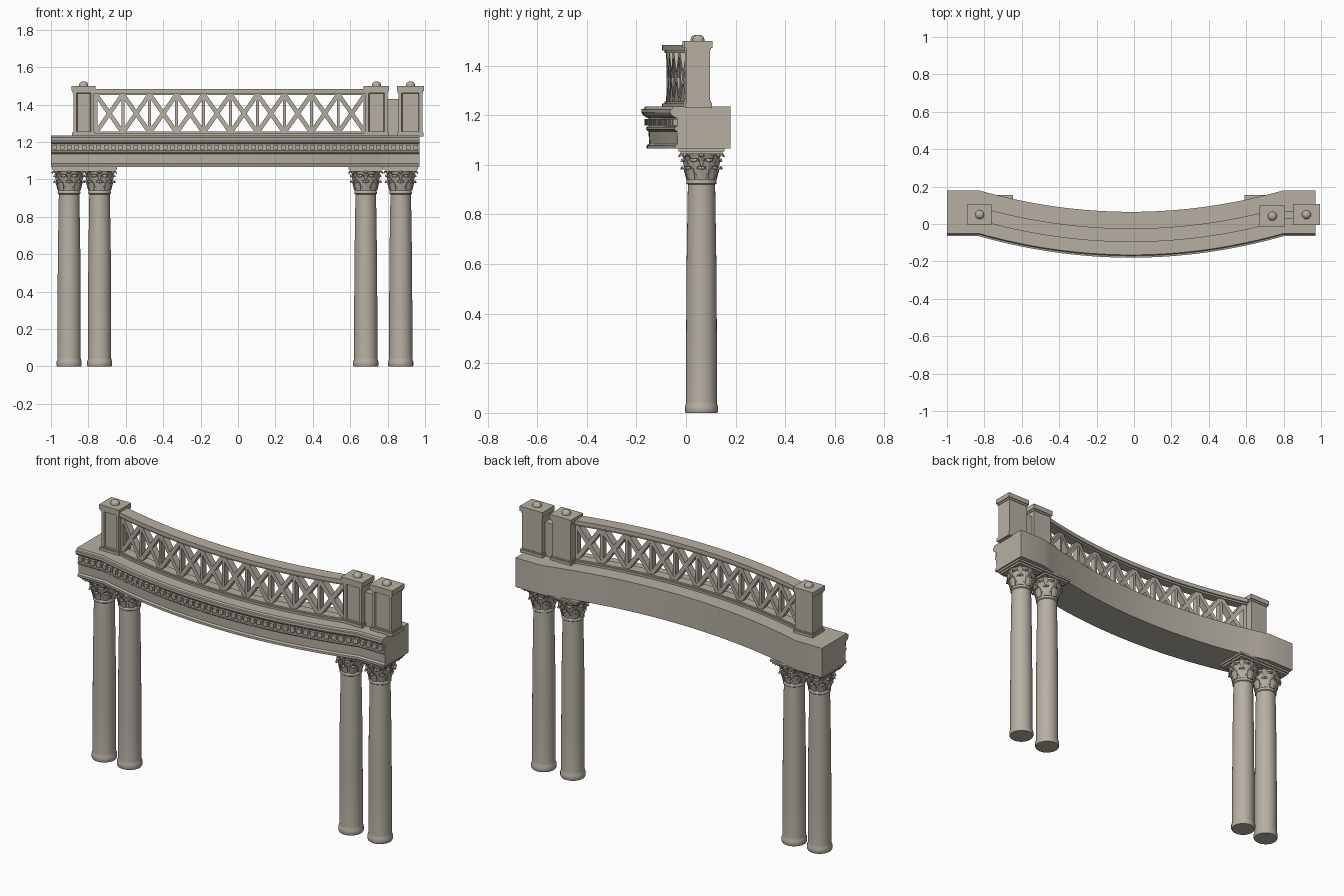
import bpy, bmesh, math
from mathutils import Matrix, Vector

if "Cube" in bpy.data.objects:
    bpy.data.objects.remove(bpy.data.objects["Cube"])

STONE = (0.47, 0.43, 0.37, 1)
stone = bpy.data.materials.new("warm grey stone")
stone.use_nodes = True
stone.diffuse_color = STONE
stone.node_tree.nodes["Principled BSDF"].inputs["Base Color"].default_value = STONE

LEFT, RIGHT = -1.0, 0.97
MID, HALF, SAG = -0.015, 0.815, 0.115


def bow(x):
    """Forward bulge of the bridge at x; the two ends are straight."""
    t = (x - MID) / HALF
    return -SAG * max(0, 1 - t * t)


def finish(bm, name, bend=False, smooth=None):
    if bend:
        for v in bm.verts:
            v.co.y += bow(v.co.x)
    bmesh.ops.recalc_face_normals(bm, faces=bm.faces)
    mesh = bpy.data.meshes.new(name)
    bm.to_mesh(mesh)
    bm.free()
    mesh.materials.append(stone)
    ob = bpy.data.objects.new(name, mesh)
    bpy.context.collection.objects.link(ob)
    if smooth:
        bpy.ops.object.select_all(action='DESELECT')
        ob.select_set(True)
        bpy.context.view_layer.objects.active = ob
        bpy.ops.object.shade_smooth_by_angle(angle=math.radians(smooth))
    return ob


def box(bm, centre, size, tilt=0):
    m = (Matrix.Translation(centre) @ Matrix.Rotation(tilt, 4, 'Y')
         @ Matrix.Diagonal((*size, 1)))
    return bmesh.ops.create_cube(bm, size=1, matrix=m)["verts"]


def sweep(name, section, x0, x1):
    """Carry a closed (y, z) section along the bowed line of the bridge."""
    lo, hi = max(x0, MID - HALF), min(x1, MID + HALF)
    xs = [lo + (hi - lo) * i / 32 for i in range(33)]
    xs = [x0] * (x0 < lo) + xs + [x1] * (x1 > hi)
    bm = bmesh.new()
    rings = [[bm.verts.new((x, y, z)) for y, z in section] for x in xs]
    n = len(section)
    for a, b in zip(rings, rings[1:]):
        for i in range(n):
            j = (i + 1) % n
            bm.faces.new((a[i], a[j], b[j], b[i]))
    bm.faces.new(rings[0])
    bm.faces.new(rings[-1])
    return finish(bm, name, bend=True, smooth=25)


def slab(y, half, z0, z1):
    return [(y - half, z0), (y + half, z0), (y + half, z1), (y - half, z1)]


def lathe(name, profile, loc, sides=32):
    bm = bmesh.new()
    rings = []
    for r, z in profile:
        rings.append([bm.verts.new((r * math.cos(a), r * math.sin(a), z))
                      for a in (math.tau * k / sides for k in range(sides))])
    for a, b in zip(rings, rings[1:]):
        for i in range(sides):
            j = (i + 1) % sides
            bm.faces.new((a[i], a[j], b[j], b[i]))
    bm.faces.new(rings[0])
    bm.faces.new(rings[-1])
    ob = finish(bm, name, smooth=35)
    ob.location = loc
    return ob


# Beam with moulded front
sweep("beam", [
    (0.18, 1.065), (0.18, 1.235), (-0.05, 1.235), (-0.055, 1.226), (-0.065, 1.224),
    (-0.065, 1.212), (-0.058, 1.2), (-0.046, 1.192), (-0.036, 1.188), (-0.036, 1.155),
    (-0.047, 1.152), (-0.047, 1.143), (-0.036, 1.135), (-0.034, 1.085),
    (-0.044, 1.078), (-0.044, 1.065)], LEFT, RIGHT)

# Row of dentils under the cornice
bm = bmesh.new()
COUNT = 50
for i in range(COUNT):
    x = LEFT + (RIGHT - LEFT) * (i + 0.5) / COUNT
    box(bm, (x, -0.04, 1.172), (0.024, 0.024, 0.026))
finish(bm, "dentils", bend=True)

# Balustrade rails
RY, RX0, RX1 = 0.055, -0.78, 0.7
sweep("top_rail", slab(RY, 0.036, 1.46, 1.484), RX0, RX1)
sweep("top_rail_fillet", slab(RY, 0.027, 1.45, 1.461), RX0, RX1)
sweep("bottom_rail", slab(RY, 0.036, 1.23, 1.247), RX0, RX1)
sweep("bottom_rail_fillet", slab(RY, 0.027, 1.246, 1.255), RX0, RX1)

# Crossed lattice with upright posts
bm = bmesh.new()
BAYS, START, END, Z0, Z1 = 10, -0.76, 0.68, 1.25, 1.455
step, zc = (END - START) / BAYS, (Z0 + Z1) / 2
slope = math.atan2(Z1 - Z0, step)
length = math.hypot(Z1 - Z0, step)
for i in range(BAYS):
    xc = START + (i + 0.5) * step
    for s in (-1, 1):
        box(bm, (xc, RY, zc), (length, 0.04, 0.023), s * slope)
for i in range(BAYS + 1):
    box(bm, (START + i * step, RY, zc), (0.016, 0.034, Z1 - Z0))
finish(bm, "lattice", bend=True)


# Pedestals with a sunken front panel, a stepped cap and a round knob
def pedestal(name, x, y, hw, hd):
    bm = bmesh.new()
    box(bm, (x, y, 1.355), (2 * hw, 2 * hd, 0.25))
    bm.faces.ensure_lookup_table()
    bm.normal_update()
    front = min(bm.faces, key=lambda f: f.normal.y)
    bmesh.ops.inset_region(bm, faces=[front], thickness=0.024)
    bmesh.ops.inset_region(bm, faces=[front], thickness=0.006, depth=-0.008)
    for grow, za, zb in ((0.007, 1.23, 1.25), (0.003, 1.25, 1.257),
                         (0.004, 1.462, 1.472), (0.009, 1.472, 1.5)):
        box(bm, (x, y, (za + zb) / 2), (2 * (hw + grow), 2 * (hd + grow), zb - za))
    finish(bm, name)
    lathe(name + "_knob", [(0.024, 0), (0.024, 0.008), (0.021, 0.016),
                           (0.014, 0.022), (0.005, 0.025)], (x, y, 1.499), 20)


pedestal("right_pedestal", -0.825, 0.05, 0.055, 0.047)
pedestal("inner_left_pedestal", 0.74, 0.042, 0.059, 0.047)
pedestal("outer_left_pedestal", 0.922, 0.05, 0.064, 0.047)
bm = bmesh.new()
box(bm, (0.83, 0.048, 1.33), (0.1, 0.045, 0.2))
finish(bm, "pedestal_link")


# Capital leaves: curled strips set in rings around the bell
def add_leaf(bm, angle, path, width):
    spin = Matrix.Rotation(angle, 4, 'Z')
    shape = (0.75, 1.0, 1.0, 0.75, 0.3)
    rows = []
    for (r, z), w in zip(path, shape):
        row = []
        for side in (-1, 0, 1):
            ridge = 0.004 if side == 0 else 0
            row.append(bm.verts.new(spin @ Vector((r + ridge, side * width * w, z))))
        rows.append(row)
    for a, b in zip(rows, rows[1:]):
        for i in range(2):
            bm.faces.new((a[i], a[i + 1], b[i + 1], b[i]))


LOW = [(0.055, 0.94), (0.06, 0.962), (0.066, 0.982), (0.076, 0.992), (0.08, 0.982)]
HIGH = [(0.057, 0.965), (0.063, 0.99), (0.07, 1.012), (0.081, 1.024), (0.086, 1.013)]
HORN = [(0.062, 0.995), (0.07, 1.015), (0.082, 1.034), (0.095, 1.043), (0.1, 1.032)]


def column(name, x):
    loc = (x, 0.0625, 0)
    lathe(name + "_shaft", [
        (0.064, 0), (0.067, 0.006), (0.067, 0.026), (0.063, 0.036), (0.062, 0.045),
        (0.062, 0.3), (0.06, 0.6), (0.055, 0.92), (0.06, 0.924), (0.061, 0.932),
        (0.058, 0.938), (0.055, 0.94), (0.057, 0.98), (0.066, 1.02), (0.078, 1.047)], loc)
    bm = bmesh.new()
    for k in range(8):
        a = math.tau * k / 8
        add_leaf(bm, a, LOW, 0.021)
        add_leaf(bm, a + math.pi / 8, HIGH, 0.022)
        add_leaf(bm, a + math.pi / 4, [(r - 0.012 * (k % 2), z) for r, z in HORN], 0.013)
    leaves = finish(bm, name + "_leaves")
    leaves.location = loc
    mod = leaves.modifiers.new("thickness", 'SOLIDIFY')
    mod.thickness, mod.offset = 0.005, 0
    bm = bmesh.new()
    box(bm, (x, 0.0625, 1.049), (0.168, 0.168, 0.012))
    box(bm, (x, 0.0625, 1.06), (0.184, 0.184, 0.012))
    finish(bm, name + "_abacus")


for label, x in (("outer_right", -0.903), ("inner_right", -0.74),
                 ("inner_left", 0.683), ("outer_left", 0.87)):
    column(label + "_column", x)
